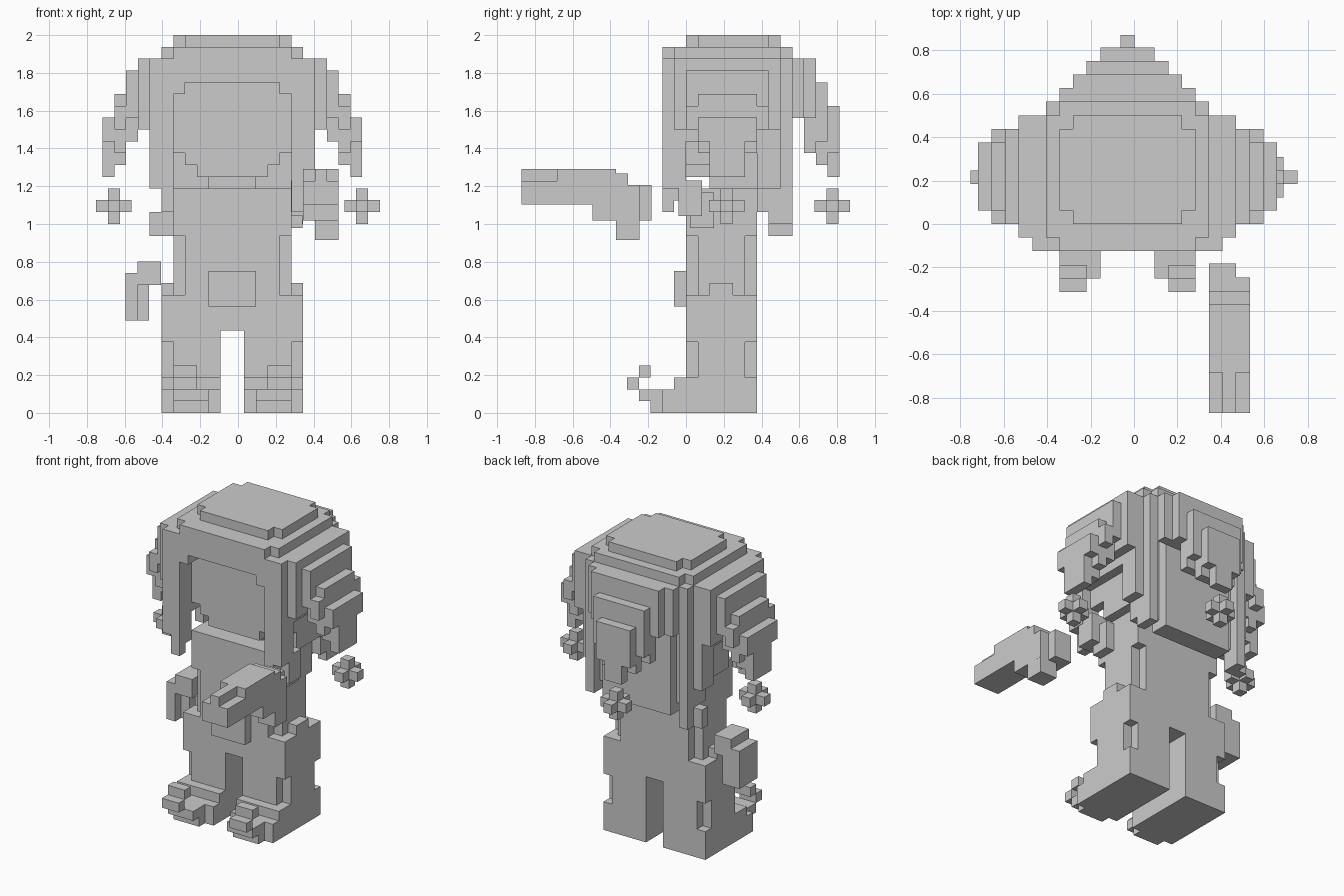
import bpy, bmesh
from mathutils import Vector

U = 0.0625                      # edge of one cube cell
CENTRE = (-0.03, 0, 0)          # symmetry plane of the figure

cube = bpy.data.objects.get("Cube")
if cube:
    bpy.data.objects.remove(cube, do_unlink=True)

grey = bpy.data.materials.new("plain grey")
grey.use_nodes = True
grey.diffuse_color = (0.6, 0.6, 0.6, 1)
grey.node_tree.nodes["Principled BSDF"].inputs["Base Color"].default_value = grey.diffuse_color


def fill(boxes, mirror):
    """Set of cells covered by boxes (x0, x1, y0, y1, z0, z1)."""
    cells = set()
    for x0, x1, y0, y1, z0, z1 in boxes:
        for x in range(x0, x1):
            for y in range(y0, y1):
                for z in range(z0, z1):
                    cells.add((x, y, z))
                    if mirror:
                        cells.add((-1 - x, y, z))
    return cells


def part(name, boxes, mirror=False, cut=(), origin=CENTRE):
    """Outer skin of the filled cells, with flat areas merged."""
    cells = fill(boxes, mirror) - fill(cut, mirror)
    bm = bmesh.new()
    verts = {}

    def vert(p):
        if p not in verts:
            verts[p] = bm.verts.new(Vector(p) * U + Vector(origin))
        return verts[p]

    for c in cells:
        for axis in range(3):
            a, b = (axis + 1) % 3, (axis + 2) % 3
            for side in (0, 1):
                near = list(c)
                near[axis] += 2 * side - 1
                if tuple(near) in cells:
                    continue
                ring = []
                for da, db in ((0, 0), (1, 0), (1, 1), (0, 1)):
                    p = list(c)
                    p[axis] += side
                    p[a] += da
                    p[b] += db
                    ring.append(vert(tuple(p)))
                bm.faces.new(ring if side else ring[::-1])
    bmesh.ops.dissolve_limit(bm, angle_limit=0.01, verts=bm.verts[:], edges=bm.edges[:])
    mesh = bpy.data.meshes.new(name)
    bm.to_mesh(mesh)
    bm.free()
    mesh.materials.append(grey)
    obj = bpy.data.objects.new(name, mesh)
    bpy.context.collection.objects.link(obj)
    return obj


# Trousers: legs, hips and bulging side panels with notches
part("trousers", [(1, 5, 0, 6, 0, 7), (0, 5, 0, 6, 7, 10),
                  (5, 6, 0, 6, 0, 10), (5, 6, 2, 4, 10, 11)], True,
     cut=[(5, 6, 0, 1, 3, 6), (5, 6, 5, 6, 3, 6)])

# Torso with recessed corners below the chest
part("torso", [(0, 4, 0, 6, 10, 19), (4, 5, 1, 5, 10, 15), (4, 5, 0, 6, 15, 19)], True)
part("belt_pouch", [(0, 2, -1, 0, 9, 12)], True)

# Shoes with curled toes
part("shoes", [(1, 6, -1, 0, 0, 3), (1, 6, -2, 0, 0, 2), (2, 5, -3, 0, 0, 2),
               (2, 5, -4, -3, 1, 2), (3, 5, -5, -4, 2, 3), (3, 5, -4, -3, 3, 4)], True)

# Head: neck, tapering chin and face
part("head", [(0, 2, 2, 5, 19, 20), (0, 3, 0, 5, 20, 21),
              (0, 4, 0, 6, 21, 22), (0, 5, 0, 8, 22, 30)], True)

# Hair cap, stepped crown and fringe around the face
part("hair_crown", [(0, 5, 0, 8, 31, 32), (0, 6, -2, 9, 30, 31)], True,
     cut=[(4, 5, 0, 1, 31, 32), (4, 5, 7, 8, 31, 32),
          (5, 6, -2, -1, 30, 31), (5, 6, 8, 9, 30, 31)])
part("hair_fringe", [(0, 6, -2, 0, 28, 30), (4, 5, -2, 0, 27, 28),
                     (5, 6, -2, -1, 17, 30), (5, 6, -1, 0, 18, 30),
                     (6, 7, -2, 0, 19, 30)], True)
part("hair_sides", [(5, 6, 0, 2, 21, 30), (5, 6, 2, 8, 19, 30), (6, 7, -1, 8, 23, 30),
                    (5, 6, 6, 8, 17, 24), (6, 7, 6, 8, 19, 24)], True)

# Back hair: wide middle panel, recessed strips and corner strands
part("hair_back", [(0, 4, 7, 9, 16, 30), (4, 5, 7, 8, 17, 30),
                   (5, 6, 7, 9, 16, 30), (0, 6, 8, 9, 28, 30)], True)
part("hair_back_lock", [(-6, -5, 7, 9, 15, 17), (-7, -6, 7, 8, 15, 17)])

# Bunches hanging at both sides
part("side_bunches", [(7, 8, -1, 8, 24, 30), (8, 9, 0, 7, 25, 29), (8, 9, 1, 6, 23, 25),
                      (9, 10, 0, 7, 24, 26), (9, 10, 1, 6, 22, 27), (9, 10, 2, 5, 21, 22),
                      (10, 11, 1, 6, 23, 25), (10, 11, 2, 5, 20, 23)], True)

# Bunch hanging at the back
part("back_bunch", [(0, 5, 9, 10, 25, 30), (0, 4, 10, 11, 25, 30), (0, 3, 10, 11, 22, 25),
                    (0, 3, 11, 12, 23, 28), (0, 2, 11, 12, 21, 23),
                    (0, 2, 12, 13, 22, 26), (0, 1, 12, 13, 20, 22)], True)

# Floating ornaments below the bunches
for name, place in (("left_ornament", (0.657, 0.215, 1.095)),
                    ("right_ornament", (-0.657, 0.215, 1.095)),
                    ("back_ornament", (-0.03, 0.775, 1.095))):
    corner = [p - U / 2 for p in place]
    part(name, [(-1, 2, 0, 1, 0, 1), (0, 1, -1, 2, 0, 1), (0, 1, 0, 1, -1, 2)], origin=corner)

# Arms and hands
part("left_arm", [(0, 2, 0, 2, 1, 4), (0, 1, 1, 3, 0, 3)], origin=(0.28, -0.04, 0.98))
part("right_hand", [(0, 1, 0, 3, 0, 4), (1, 2, 1, 3, 0, 4), (1, 3, 0, 3, 3, 5)],
     origin=(-0.595, 0.1, 0.49))

# Outstretched forearm: long barrel with a ridge at the tip, rear block and grip
part("left_forearm", [(0, 3, 0, 8, 3, 5), (0, 3, 3, 8, 5, 6), (1, 2, 0, 3, 5, 6)],
     origin=(0.345, -0.87, 0.915))
part("left_forearm_rear", [(0, 3, 0, 4, 0, 3), (0, 2, 4, 5, 0, 3), (0, 3, 2, 3, 3, 4)],
     origin=(0.345, -0.495, 1.018))
part("left_forearm_grip", [(0, 2, 0, 2, 0, 2)], origin=(0.407, -0.37, 0.915))
